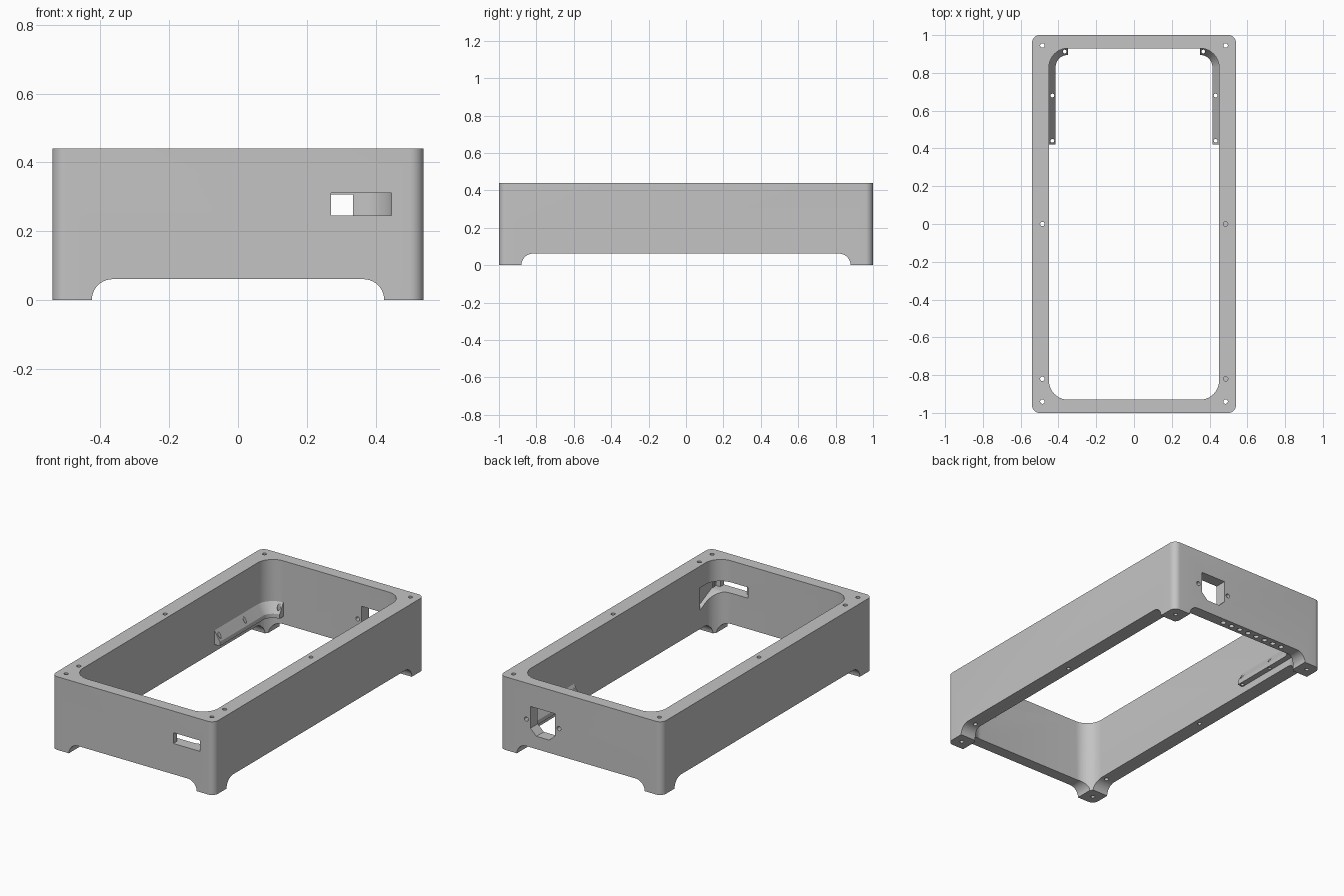
import bpy, bmesh
from math import sin, cos, pi, radians

cube = bpy.data.objects.get("Cube")
if cube:
    bpy.data.objects.remove(cube, do_unlink=True)

GREY = (0.55, 0.55, 0.55, 1)
grey = bpy.data.materials.new("plain grey")
grey.use_nodes = True
grey.diffuse_color = GREY
grey.node_tree.nodes["Principled BSDF"].inputs["Base Color"].default_value = GREY


def arc(cx, cy, r, start, end, n=10):
    angles = [radians(start + (end - start) * i / n) for i in range(n + 1)]
    return [(cx + r * cos(a), cy + r * sin(a)) for a in angles]


def rounded(hx, hy, r):
    corners = [(1, 1), (-1, 1), (-1, -1), (1, -1)]
    return [p for i, (sx, sy) in enumerate(corners)
            for p in arc(sx * (hx - r), sy * (hy - r), r, 90 * i, 90 * i + 90)]


def box(a0, b0, a1, b1):
    return [(a0, b0), (a1, b0), (a1, b1), (a0, b1)]


def make(name, bm):
    bmesh.ops.recalc_face_normals(bm, faces=bm.faces)
    mesh = bpy.data.meshes.new(name)
    bm.to_mesh(mesh)
    bm.free()
    obj = bpy.data.objects.new(name, mesh)
    bpy.context.collection.objects.link(obj)
    mesh.materials.append(grey)
    return obj


def prism(name, points, axis, lo, hi):
    place = {"x": lambda a, b, t: (t, a, b),
             "y": lambda a, b, t: (a, t, b),
             "z": lambda a, b, t: (a, b, t)}[axis]
    bm = bmesh.new()
    rings = [[bm.verts.new(place(a, b, t)) for a, b in points] for t in (lo, hi)]
    for ring in rings:
        bm.faces.new(ring)
    n = len(points)
    for i in range(n):
        j = (i + 1) % n
        bm.faces.new((rings[0][i], rings[0][j], rings[1][j], rings[1][i]))
    return make(name, bm)


def activate(obj):
    bpy.ops.object.select_all(action="DESELECT")
    obj.select_set(True)
    bpy.context.view_layer.objects.active = obj


def cut(obj, points, axis, lo, hi):
    cutter = prism("cutter", points, axis, lo, hi)
    cutter.hide_render = True
    mod = obj.modifiers.new("cut", "BOOLEAN")
    mod.operation, mod.solver, mod.object = "DIFFERENCE", "EXACT", cutter
    activate(obj)
    bpy.ops.object.modifier_apply(modifier=mod.name)
    bpy.data.objects.remove(cutter, do_unlink=True)


def hole(obj, a, b, r, axis, lo, hi):
    cut(obj, arc(a, b, r, 0, 337.5, 15), axis, lo, hi)


def arch(half, r):
    right = [(half, -0.1)] + arc(half - r, 0, r, 0, 90)
    return right + [(-a, b) for a, b in reversed(right)]


# Hollow rectangular frame standing on four corner feet
H = 0.44
frame = prism("frame", rounded(0.54, 1.0, 0.04), "z", 0, H)
cut(frame, rounded(0.45, 0.93, 0.1), "z", -0.1, 0.6)
cut(frame, arch(0.425, 0.06), "y", -1.2, 1.2)
cut(frame, arch(0.88, 0.062), "x", -0.7, 0.7)

# Front slot with a pocket reaching into the side wall
cut(frame, box(0.27, 0.245, 0.447, 0.31), "y", -1.1, -0.85)
cut(frame, box(0.24, 0.245, 0.475, 0.31), "y", -0.965, -0.85)
cut(frame, [(-0.96, 0.245), (-0.92, 0.245), (-0.775, 0.175),
            (-0.775, 0.31), (-0.96, 0.31)], "x", 0.4, 0.475)

# Rear socket opening with clipped lower corners and two screw holes
cut(frame, [(0.17, 0.306), (0.335, 0.306), (0.335, 0.175), (0.295, 0.137),
            (0.21, 0.137), (0.17, 0.175)], "y", 0.8, 1.1)
for x in (0.145, 0.362):
    hole(frame, x, 0.223, 0.013, "y", 0.8, 1.1)

# Row of blind vents under the rear wall
for i in range(8):
    hole(frame, 0.15 - 0.061 * i, 0.965, 0.015, "z", 0, 0.1)

# Screw holes down through the rim, two of them blind
for side in (-1, 1):
    for y in (0.945, 0, -0.82, -0.94):
        if side > 0 and y in (0, -0.82):
            hole(frame, side * 0.485, y, 0.012, "z", 0.34, 0.6)
            hole(frame, side * 0.485, y, 0.012, "z", -0.1, 0.16)
        else:
            hole(frame, side * 0.485, y, 0.012, "z", -0.1, 0.6)


# Sloped ledges sweeping around the inner rear corners
def ledge(name, side):
    profile = [(0.01, 0.105), (0.01, 0.19), (0, 0.19), (-0.035, 0.13), (-0.035, 0.105)]
    path = [(0.45, 0.42, 0)] + [
        (x, y, 90 * i / 10) for i, (x, y) in enumerate(arc(0.35, 0.83, 0.1, 0, 90))]
    bm = bmesh.new()
    rings = [[bm.verts.new((side * (x + d * cos(radians(a))), y + d * sin(radians(a)), z))
              for d, z in profile] for x, y, a in path]
    for r0, r1 in zip(rings, rings[1:]):
        for i in range(len(profile)):
            j = (i + 1) % len(profile)
            bm.faces.new((r0[i], r0[j], r1[j], r1[i]))
    bm.faces.new(rings[0])
    bm.faces.new(rings[-1])
    obj = make(name, bm)
    for x, y in ((0.432, 0.44), (0.432, 0.68), (0.367, 0.913)):
        hole(obj, side * x, y, 0.01, "z", 0, 0.3)
    return obj


parts = [frame, ledge("left_ledge", 1), ledge("right_ledge", -1)]
for part in parts:
    activate(part)
    bpy.ops.object.shade_smooth_by_angle(angle=radians(30))
